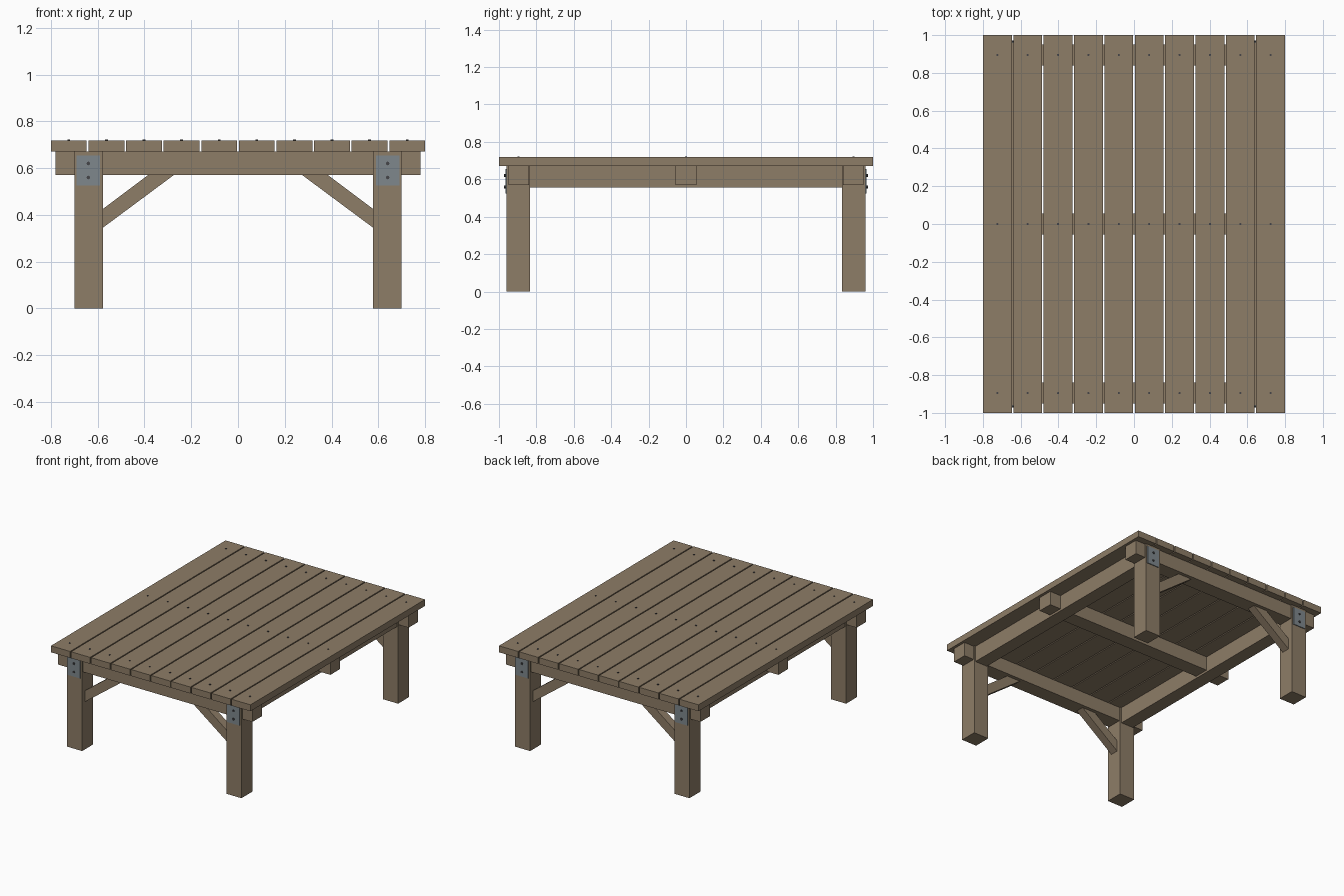
import bpy, bmesh, math
from mathutils import Matrix

if "Cube" in bpy.data.objects:
    bpy.data.objects.remove(bpy.data.objects["Cube"])


def material(name, rgb):
    m = bpy.data.materials.new(name)
    m.diffuse_color = (*rgb, 1)
    m.use_nodes = True
    m.node_tree.nodes["Principled BSDF"].inputs["Base Color"].default_value = m.diffuse_color
    return m


WOOD = material("weathered wood", (0.27, 0.205, 0.135))
STEEL = material("grey steel", (0.21, 0.245, 0.265))
DARK = material("dark bolt metal", (0.06, 0.06, 0.065))


def finish(name, bm, mat):
    bmesh.ops.recalc_face_normals(bm, faces=bm.faces)
    me = bpy.data.meshes.new(name)
    bm.to_mesh(me)
    bm.free()
    me.materials.append(mat)
    ob = bpy.data.objects.new(name, me)
    bpy.context.collection.objects.link(ob)
    return ob


def box(name, x, y, z, mat):
    """Box from (min, max) ranges on each axis."""
    bm = bmesh.new()
    r = (x, y, z)
    mid = [(a + b) / 2 for a, b in r]
    size = [abs(b - a) for a, b in r]
    bmesh.ops.create_cube(bm, size=1, matrix=Matrix.Translation(mid) @ Matrix.Diagonal((*size, 1)))
    return finish(name, bm, mat)


def disc(name, pos, radius, depth, mat, facing_y=False):
    bm = bmesh.new()
    rot = Matrix.Rotation(math.pi / 2, 4, 'X') if facing_y else Matrix()
    bmesh.ops.create_cone(bm, cap_ends=True, segments=8, radius1=radius, radius2=radius,
                          depth=depth, matrix=Matrix.Translation(pos) @ rot)
    return finish(name, bm, mat)


def prism(name, profile, y0, y1, mat):
    """Extrude an (x, z) outline along y."""
    bm = bmesh.new()
    f = bm.faces.new([bm.verts.new((x, y0, z)) for x, z in profile])
    ext = bmesh.ops.extrude_face_region(bm, geom=[f])
    for v in ext["geom"]:
        if isinstance(v, bmesh.types.BMVert):
            v.co.y = y1
    return finish(name, bm, mat)


TOP, UNDER = 0.719, 0.672

# Top planks with a screw at each cross beam
count, gap = 10, 0.008
width = (1.6 - gap * (count - 1)) / count
for i in range(count):
    x0 = -0.8 + i * (width + gap)
    box("top_plank", (x0, x0 + width), (-1, 1), (UNDER, TOP), WOOD)
    for y in (-0.895, 0, 0.895):
        disc("plank_screw", (x0 + width / 2, y, TOP), 0.006, 0.008, DARK)

# Cross beams under the planks
for y in (-0.895, 0, 0.895):
    box("cross_beam", (-0.78, 0.78), (y - 0.055, y + 0.055), (0.57, UNDER), WOOD)

for sx in (-1, 1):
    # Long side rails between the legs
    box("side_rail", (sx * 0.59, sx * 0.69), (-0.84, 0.84), (0.555, UNDER), WOOD)
    for sy in (-1, 1):
        # Legs
        box("leg", (sx * 0.578, sx * 0.70), (sy * 0.834, sy * 0.96), (0, UNDER), WOOD)
        # Diagonal braces
        prism("diagonal_brace",
              [(sx * 0.578, 0.345), (sx * 0.275, 0.57), (sx * 0.385, 0.57), (sx * 0.578, 0.425)],
              sy * 0.925, sy * 0.865, WOOD)
        # Steel corner plates and bolts
        box("corner_plate", (sx * 0.59, sx * 0.69), (sy * 0.955, sy * 0.966), (0.525, 0.655), STEEL)
        for z in (0.56, 0.62):
            disc("plate_bolt", (sx * 0.64, sy * 0.966, z), 0.008, 0.012, DARK, True)
